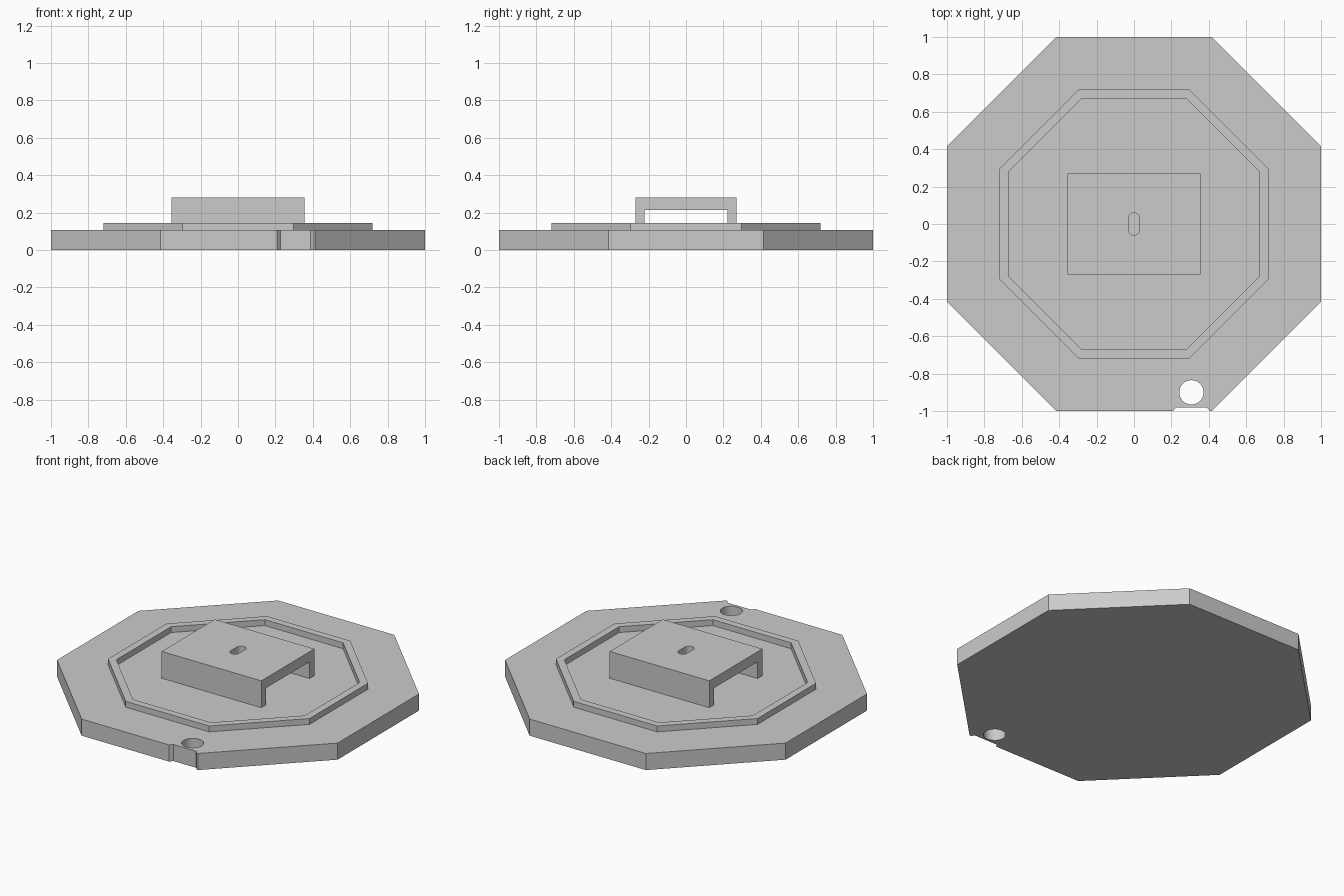
import bpy, bmesh, math
from mathutils import Vector

cube = bpy.data.objects.get("Cube")
if cube:
    bpy.data.objects.remove(cube, do_unlink=True)

grey = bpy.data.materials.new("plain grey")
grey.use_nodes = True
colour = (0.6, 0.6, 0.6, 1)
grey.diffuse_color = colour
grey.node_tree.nodes["Principled BSDF"].inputs["Base Color"].default_value = colour

PLATE_TOP, RIM_TOP, BRIDGE_TOP = 0.107, 0.145, 0.28


def prism(name, outline, start, end, axis="z"):
    """Extrude an outline along z, or a (y, z) outline along x."""
    place = (lambda a, b, t: (a, b, t)) if axis == "z" else (lambda a, b, t: (t, a, b))
    bm = bmesh.new()
    face = bm.faces.new([bm.verts.new(place(a, b, start)) for a, b in outline])
    out = bmesh.ops.extrude_face_region(bm, geom=[face])
    verts = [v for v in out["geom"] if isinstance(v, bmesh.types.BMVert)]
    bmesh.ops.translate(bm, verts=verts, vec=Vector(place(0, 0, end - start)))
    bmesh.ops.recalc_face_normals(bm, faces=bm.faces)
    mesh = bpy.data.meshes.new(name)
    bm.to_mesh(mesh)
    bm.free()
    mesh.materials.append(grey)
    obj = bpy.data.objects.new(name, mesh)
    bpy.context.collection.objects.link(obj)
    return obj


def select(obj):
    bpy.ops.object.select_all(action="DESELECT")
    obj.select_set(True)
    bpy.context.view_layer.objects.active = obj


def cut(obj, cutter):
    cutter.hide_render = True
    mod = obj.modifiers.new("cut", "BOOLEAN")
    mod.operation, mod.solver, mod.object = "DIFFERENCE", "EXACT", cutter
    select(obj)
    bpy.ops.object.modifier_apply(modifier=mod.name)
    bpy.data.objects.remove(cutter, do_unlink=True)
    bpy.ops.object.shade_smooth_by_angle(angle=math.radians(30))


def octagon(apothem):
    r = apothem / math.cos(math.pi / 8)
    return [(r * math.cos((i + 0.5) * math.pi / 4), r * math.sin((i + 0.5) * math.pi / 4))
            for i in range(8)]


def arc(cx, cy, r, first, last, steps):
    angles = [math.radians(first + (last - first) * i / steps) for i in range(steps + 1)]
    return [(cx + r * math.cos(a), cy + r * math.sin(a)) for a in angles]


# Base plate with a shallow front notch and a round through hole
base = octagon(1)
notch = [(0.208, -1), (0.226, -0.98), (0.388, -0.98), (0.406, -1)]
corner = max(range(8), key=lambda i: base[i][0] - 2 * base[i][1])
base = base[:corner] + notch + base[corner:]
plate = prism("base_plate", base, 0, PLATE_TOP)
cut(plate, prism("hole_cutter", arc(0.307, -0.9, 0.065, 0, 360, 40)[:-1], -0.1, 0.3))

# Raised octagonal rim
rim = prism("raised_rim", octagon(0.718), PLATE_TOP, RIM_TOP)
cut(rim, prism("rim_cutter", octagon(0.672), 0, 0.3))

# Central bridge, open along x, with a slot through its top
half = [(0.27, PLATE_TOP), (0.27, BRIDGE_TOP)]
inner = [(0.222, 0.215), (0.222, PLATE_TOP)]
mirror = lambda pts: [(-y, z) for y, z in reversed(pts)]
bridge = prism("bridge", half + mirror(half) + mirror(inner) + inner, -0.355, 0.355, "x")
slot = arc(0, 0.03, 0.03, 0, 180, 14) + arc(0, -0.03, 0.03, 180, 360, 14)
cut(bridge, prism("slot_cutter", slot, 0.19, 0.4))
